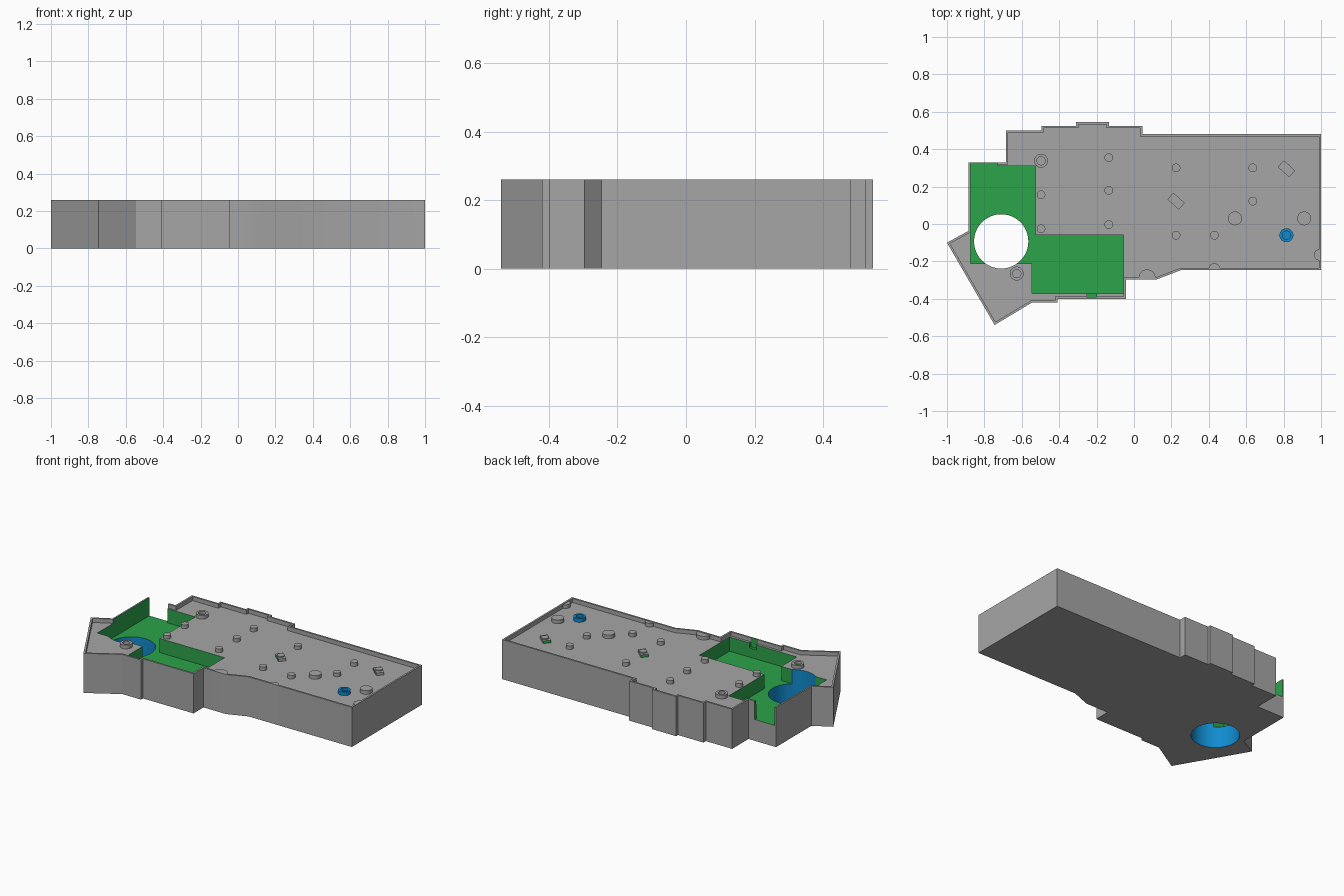
import bpy, bmesh, math
from mathutils import Vector

if "Cube" in bpy.data.objects:
    bpy.data.objects.remove(bpy.data.objects["Cube"])

TOP, FLOOR, POCKET, RIM = 0.26, 0.233, 0.14, 0.012


def material(name, rgb):
    m = bpy.data.materials.new(name)
    m.diffuse_color = (*rgb, 1)
    m.use_nodes = True
    m.node_tree.nodes["Principled BSDF"].inputs["Base Color"].default_value = m.diffuse_color
    return m


MATS = [material("grey", (0.38, 0.38, 0.38)),
        material("green", (0.025, 0.37, 0.07)),
        material("blue", (0.005, 0.26, 0.62))]
GREY, GREEN, BLUE = range(3)


def finish(name, bm, smooth=False):
    bmesh.ops.recalc_face_normals(bm, faces=bm.faces[:])
    me = bpy.data.meshes.new(name)
    bm.to_mesh(me)
    bm.free()
    for m in MATS:
        me.materials.append(m)
    ob = bpy.data.objects.new(name, me)
    bpy.context.collection.objects.link(ob)
    if smooth:
        smooth_edges(ob)
    return ob


def smooth_edges(ob):
    bpy.ops.object.select_all(action='DESELECT')
    ob.select_set(True)
    bpy.context.view_layer.objects.active = ob
    bpy.ops.object.shade_smooth_by_angle(angle=math.radians(30))


def prism(name, pts, z0, z1, mat=GREY, smooth=False, bore=0, rule=None):
    """Extrude a 2D outline; bore sinks an inset dish into the top face."""
    bm = bmesh.new()
    base = bm.faces.new([bm.verts.new((x, y, z0)) for x, y in pts])
    ext = bmesh.ops.extrude_face_region(bm, geom=[base])["geom"]
    bmesh.ops.translate(bm, vec=(0, 0, z1 - z0),
                        verts=[g for g in ext if isinstance(g, bmesh.types.BMVert)])
    if not any(f is base for f in bm.faces) or len(bm.faces) < len(pts) + 2:
        bm.faces.new([v for v in bm.verts if abs(v.co.z - z0) < 1e-6])
    bmesh.ops.recalc_face_normals(bm, faces=bm.faces[:])
    for f in bm.faces:
        f.material_index = mat if rule is None else rule(f.normal)
    if bore:
        top = max(bm.faces, key=lambda f: f.calc_center_median().z)
        bmesh.ops.inset_region(bm, faces=[top], thickness=bore)
        low = bmesh.ops.extrude_discrete_faces(bm, faces=[top])["faces"][0]
        bmesh.ops.translate(bm, vec=(0, 0, -0.018), verts=low.verts[:])
    return finish(name, bm, smooth)


def box(x0, x1, y0, y1):
    return [(x0, y0), (x1, y0), (x1, y1), (x0, y1)]


def arc(cx, cy, r, a0=0, a1=360, n=32):
    full = a1 - a0 == 360
    angles = [math.radians(a0 + (a1 - a0) * i / n) for i in range(n if full else n + 1)]
    return [(cx + r * math.cos(a), cy + r * math.sin(a)) for a in angles]


def inset(pts, d):
    """Mitred inward offset of a counter-clockwise outline."""
    out = []
    for i, p in enumerate(pts):
        p = Vector(p)
        e0 = (p - Vector(pts[i - 1])).normalized()
        e1 = (Vector(pts[(i + 1) % len(pts)]) - p).normalized()
        n0, n1 = Vector((-e0.y, e0.x)), Vector((-e1.y, e1.x))
        out.append(tuple(p + (n0 + n1) * d / (1 + n0.dot(n1))))
    return out


# Stepped outline of the case, counter-clockwise
outline = [(-0.885, 0.33), (-0.885, -0.037), (-1.0, -0.10), (-0.745, -0.54),
           (-0.545, -0.42), (-0.41, -0.42), (-0.41, -0.40), (-0.043, -0.40),
           (-0.043, -0.297), (0.12, -0.297), (0.25, -0.247), (1.0, -0.247),
           (1.0, 0.48), (0.045, 0.48), (0.045, 0.525), (-0.135, 0.525),
           (-0.135, 0.545), (-0.31, 0.545), (-0.31, 0.525), (-0.495, 0.525),
           (-0.495, 0.50), (-0.685, 0.50), (-0.685, 0.33)]
case = prism("case", outline, 0, TOP)

# Recess, coloured pockets, open slot, notch and round through-hole
cuts = [
    prism("recess_cutter", inset(outline, RIM), FLOOR, 0.40),
    prism("tall_pocket_cutter", box(-0.875, -0.527, -0.21, 0.31), POCKET, 0.41, GREEN),
    prism("slot_cutter", box(-0.875, -0.73, 0.25, 0.40), POCKET, 0.42, GREEN),
    prism("wide_pocket_cutter", box(-0.545, -0.056, -0.372, -0.06), POCKET, 0.43, GREEN),
    prism("notch_cutter", box(-0.25, -0.20, -0.391, -0.35), 0.20, 0.44, GREEN),
    prism("hole_cutter", arc(-0.71, -0.093, 0.145, n=64), -0.1, 0.45, BLUE),
]
for c in cuts:
    c.hide_render = True
    mod = case.modifiers.new(c.name, 'BOOLEAN')
    mod.operation, mod.solver, mod.object = 'DIFFERENCE', 'EXACT', c
    bpy.context.view_layer.objects.active = case
    bpy.ops.object.modifier_apply(modifier=mod.name)
for c in cuts:
    bpy.data.objects.remove(c)
smooth_edges(case)

# Small support pegs
PEG0, PEG1 = FLOOR - 0.01, 0.257
pegs = [(-0.135, 0.355), (-0.135, 0.18), (-0.135, -0.003), (-0.497, 0.157),
        (-0.497, -0.025), (0.225, 0.30), (0.225, 0.122), (0.225, -0.06),
        (0.635, 0.30), (0.635, 0.122), (0.815, 0.30), (0.43, -0.06)]
for x, y in pegs:
    prism("small_peg", arc(x, y, 0.023, n=24), PEG0, PEG1, smooth=True)

# Wide support pegs
for x, y in [(0.54, 0.03), (0.91, 0.03)]:
    prism("wide_peg", arc(x, y, 0.037), PEG0, PEG1, smooth=True)

# Screw posts with a sunken bore
for x, y, mat in [(-0.497, 0.338, GREY), (-0.627, -0.265, GREY), (0.815, -0.06, BLUE)]:
    prism("screw_post", arc(x, y, 0.037), PEG0, PEG1, mat, smooth=True, bore=0.015)

# Part-round pegs against the rim
for x, y, r, a in [(0.07, -0.288, 0.045, 0), (0.43, -0.24, 0.03, 0), (0.992, -0.165, 0.03, 90)]:
    prism("rim_peg", arc(x, y, r, a, a + 180, 16), PEG0, PEG1, smooth=True)

# Slanted locating blocks with coloured flanks
turn = math.radians(-42)
for x, y in [(0.225, 0.122), (0.815, 0.295)]:
    pts = [(x + u * math.cos(turn) - v * math.sin(turn),
            y + u * math.sin(turn) + v * math.cos(turn))
           for u, v in box(-0.041, 0.041, -0.024, 0.024)]
    prism("locating_block", pts, PEG0, 0.25,
          rule=lambda n: GREEN if n.x < -0.3 and abs(n.z) < 0.5 else GREY)
